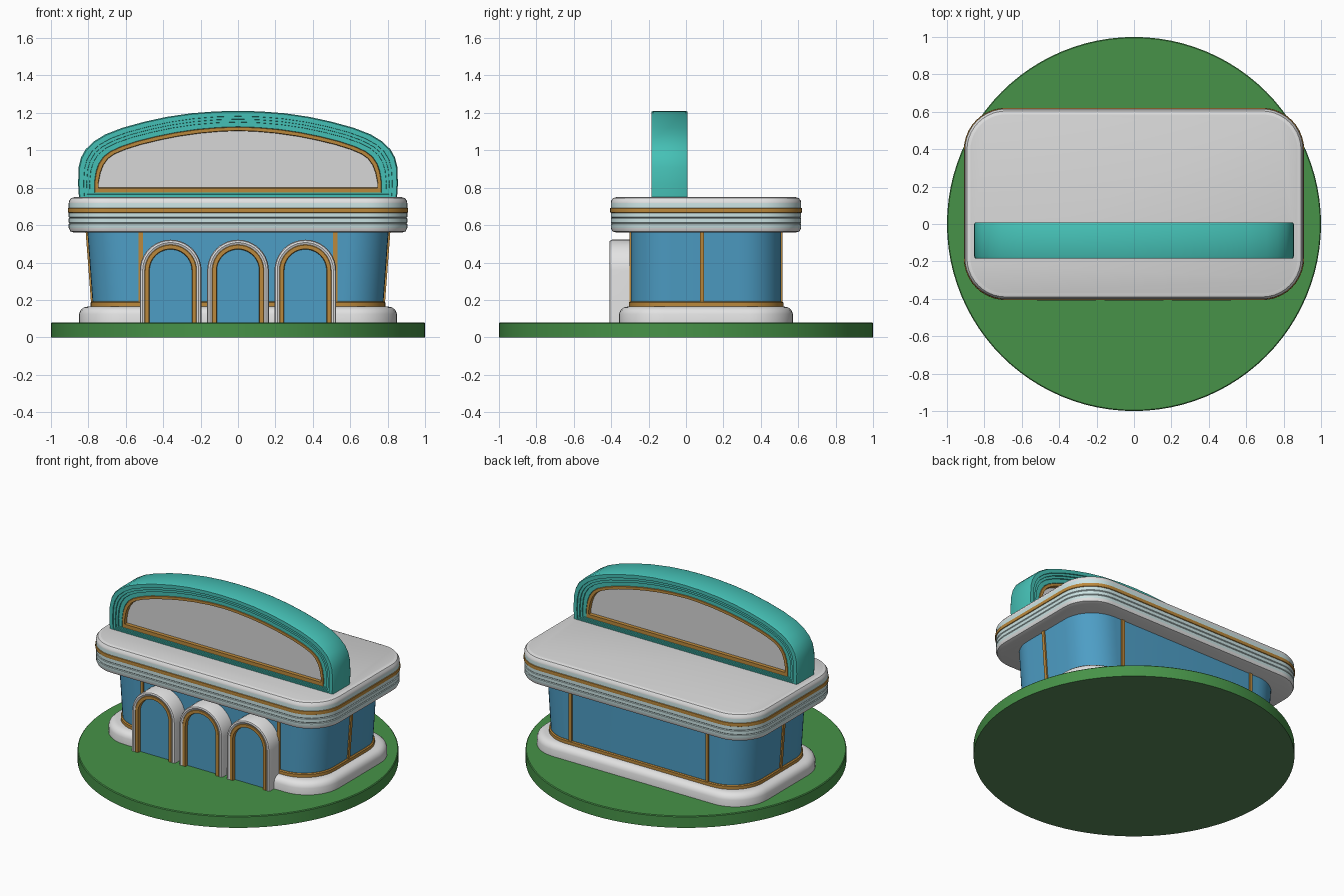
import bpy, bmesh, math

if "Cube" in bpy.data.objects:
    bpy.data.objects.remove(bpy.data.objects["Cube"])


def material(name, rgb):
    m = bpy.data.materials.new(name)
    m.diffuse_color = (*rgb, 1)
    m.use_nodes = True
    m.node_tree.nodes["Principled BSDF"].inputs["Base Color"].default_value = m.diffuse_color
    return m


GREEN, WHITE, GREY, BLUE, GOLD, TEAL, PALE, UNDER = range(8)
MATS = [material("grass green", (0.063, 0.29, 0.065)),
        material("white", (0.76, 0.76, 0.76)),
        material("light grey", (0.68, 0.68, 0.68)),
        material("window blue", (0.075, 0.34, 0.56)),
        material("gold", (0.50, 0.25, 0.045)),
        material("teal", (0.06, 0.53, 0.465)),
        material("pale aqua", (0.60, 0.77, 0.77)),
        material("dark underside", (0.10, 0.25, 0.10))]


def loft(name, rings, mats, first, last, angle=35):
    """Skin closed rings; mats[i] colours the band between ring i and i+1."""
    bm = bmesh.new()
    vs = [[bm.verts.new(p) for p in ring] for ring in rings]
    n = len(vs[0])
    for i, mat in enumerate(mats):
        for j in range(n):
            k = (j + 1) % n
            bm.faces.new((vs[i][j], vs[i][k], vs[i + 1][k], vs[i + 1][j])).material_index = mat
    bm.faces.new(vs[0]).material_index = first
    bm.faces.new(vs[-1]).material_index = last
    bmesh.ops.recalc_face_normals(bm, faces=bm.faces)
    me = bpy.data.meshes.new(name)
    bm.to_mesh(me)
    bm.free()
    ob = bpy.data.objects.new(name, me)
    bpy.context.collection.objects.link(ob)
    for m in MATS:
        me.materials.append(m)
    bpy.ops.object.select_all(action='DESELECT')
    ob.select_set(True)
    bpy.context.view_layer.objects.active = ob
    bpy.ops.object.shade_smooth_by_angle(angle=math.radians(angle))
    return ob


CY = 0.107  # depth centre of the building


def round_rect(hx, hy, r, z, seg=10):
    pts = []
    for q, (sx, sy) in enumerate([(1, 1), (-1, 1), (-1, -1), (1, -1)]):
        for i in range(seg + 1):
            a = math.pi / 2 * (q + i / seg)
            pts.append((sx * (hx - r) + r * math.cos(a),
                        CY + sy * (hy - r) + r * math.sin(a), z))
    return pts


def rect_stack(name, hx, hy, r, profile, mats, first, last):
    """Rounded-rectangle solid from a profile of (outward offset, z)."""
    return loft(name, [round_rect(hx + o, hy + o, r + o, z) for o, z in profile],
                mats, first, last)


# Grass disc
def circle(r, z):
    return [(r * math.cos(math.tau * i / 96), r * math.sin(math.tau * i / 96), z) for i in range(96)]


loft("grass_disc", [circle(1, 0), circle(1, 0.075), circle(0.995, 0.08)], [GREEN] * 2, UNDER, GREEN)

# White plinth with a rounded top edge
rect_stack("plinth", 0.85, 0.465, 0.24,
           [(0, 0.07), (0, 0.125), (-0.008, 0.145), (-0.025, 0.16), (-0.05, 0.165), (-0.09, 0.165)],
           [WHITE] * 5, WHITE, WHITE)

# Glass walls: the ends lean outward, front and back stay upright; gold sill
WY = 0.402
loft("glass_walls", [round_rect(0.775, WY, 0.22, 0.15), round_rect(0.806, WY, 0.22, 0.58)],
     [BLUE], BLUE, BLUE)
rect_stack("gold_sill", 0.782, WY + 0.004, 0.225,
           [(0, 0.16), (0.007, 0.165), (0.007, 0.186), (0, 0.191)], [GOLD] * 3, GOLD, GOLD)


# Gold window bars following the walls
def bar(name, x, y, nx, ny):
    rings = []
    for z, o in ((0.16, 0), (0.57, 0.031 * abs(nx))):
        ring = []
        for a, b in ((-0.011, -0.02), (0.011, -0.02), (0.011, 0.008), (-0.011, 0.008)):
            ring.append((x + nx * (b + o) - ny * a, y + ny * (b + o) + nx * a, z))
        rings.append(ring)
    loft(name, rings, [GOLD], GOLD, GOLD)


for s, side in ((-1, "left"), (1, "right")):
    bar(f"front_bar_{side}", s * 0.52, CY - WY, 0, -1)
    bar(f"back_bar_{side}", s * 0.52, CY + WY, 0, 1)
    bar(f"side_bar_{side}", s * 0.776, 0.085, s, 0)

# Roof cornice with aqua banding and a gold stripe
rect_stack("roof_cornice", 0.905, 0.509, 0.22,
           [(-0.03, 0.56), (-0.008, 0.567), (0, 0.585), (0, 0.605), (-0.004, 0.609),
            (0, 0.613), (0, 0.635), (-0.004, 0.639), (0, 0.643), (0, 0.666),
            (0.004, 0.668), (0.005, 0.679), (0.004, 0.690), (0, 0.692),
            (0, 0.718), (-0.002, 0.73), (-0.012, 0.744), (-0.03, 0.75)],
           [WHITE, WHITE, PALE, PALE, PALE, PALE, PALE, PALE, PALE,
            GOLD, GOLD, GOLD, GOLD, PALE, WHITE, WHITE, WHITE], WHITE, GREY)


# Three arched doorways: white surround, gold trim, blue door
def arch(cx, w, y, seg=20):
    pts = [(cx + w, y, 0.07)]
    for i in range(seg + 1):
        a = math.pi * i / seg
        pts.append((cx + w * math.cos(a), y, 0.357 + w * math.sin(a)))
    return pts + [(cx - w, y, 0.07)]


for cx, label in ((-0.36, "left"), (0, "middle"), (0.36, "right")):
    rings = [arch(cx, w, y) for w, y in
             ((0.165, -0.25), (0.165, -0.395), (0.160, -0.407), (0.150, -0.41), (0.139, -0.405),
              (0.136, -0.408), (0.116, -0.408), (0.113, -0.385))]
    loft(f"doorway_{label}", rings, [WHITE, WHITE, WHITE, WHITE, GOLD, GOLD, GOLD], WHITE, BLUE)

# Arched roof sign: stepped teal border, gold trim, blank grey panel both sides
OUTER = [(0.85, 0.74), (0.855, 0.82), (0.852, 0.91), (0.84, 0.96), (0.815, 1.005), (0.77, 1.048),
         (0.71, 1.085), (0.62, 1.12), (0.50, 1.153), (0.38, 1.179), (0.25, 1.198), (0.12, 1.208), (0, 1.211)]
INNER = [(0.745, 0.80), (0.745, 0.83), (0.735, 0.88), (0.72, 0.92), (0.695, 0.955), (0.66, 0.98),
         (0.60, 1.005), (0.52, 1.03), (0.42, 1.054), (0.32, 1.074), (0.21, 1.09), (0.10, 1.10), (0, 1.104)]


def sign_ring(t, y):
    half = [(a + (c - a) * t, b + (d - b) * t) for (a, b), (c, d) in zip(OUTER, INNER)]
    # keep the gold bottom bar a little thicker than the arch trim
    if 0.7 < t < 0.9:
        half[0] = (half[0][0], 0.773)
    return [(x, y, z) for x, z in half] + [(-x, y, z) for x, z in half[-2::-1]]


steps = [(1, 0.055), (0.98, 0.078), (0.82, 0.078), (0.80, 0.070)]
for i in range(4):
    t = 0.70 - 0.145 * i if i else 0.79
    y = 0.076 + 0.007 * i
    steps += [(t, y), (0.565 - 0.145 * i, y)]
steps += [(0.05, 0.097), (0.0, 0.085)]
band = [GOLD] * 3 + [TEAL] * (len(steps) - 4)
front = [sign_ring(t, -0.088 - d) for t, d in steps]
back = [sign_ring(t, -0.088 + d) for t, d in reversed(steps)]
loft("roof_sign", front + back, band + [TEAL] + band[::-1], GREY, GREY, 30)
